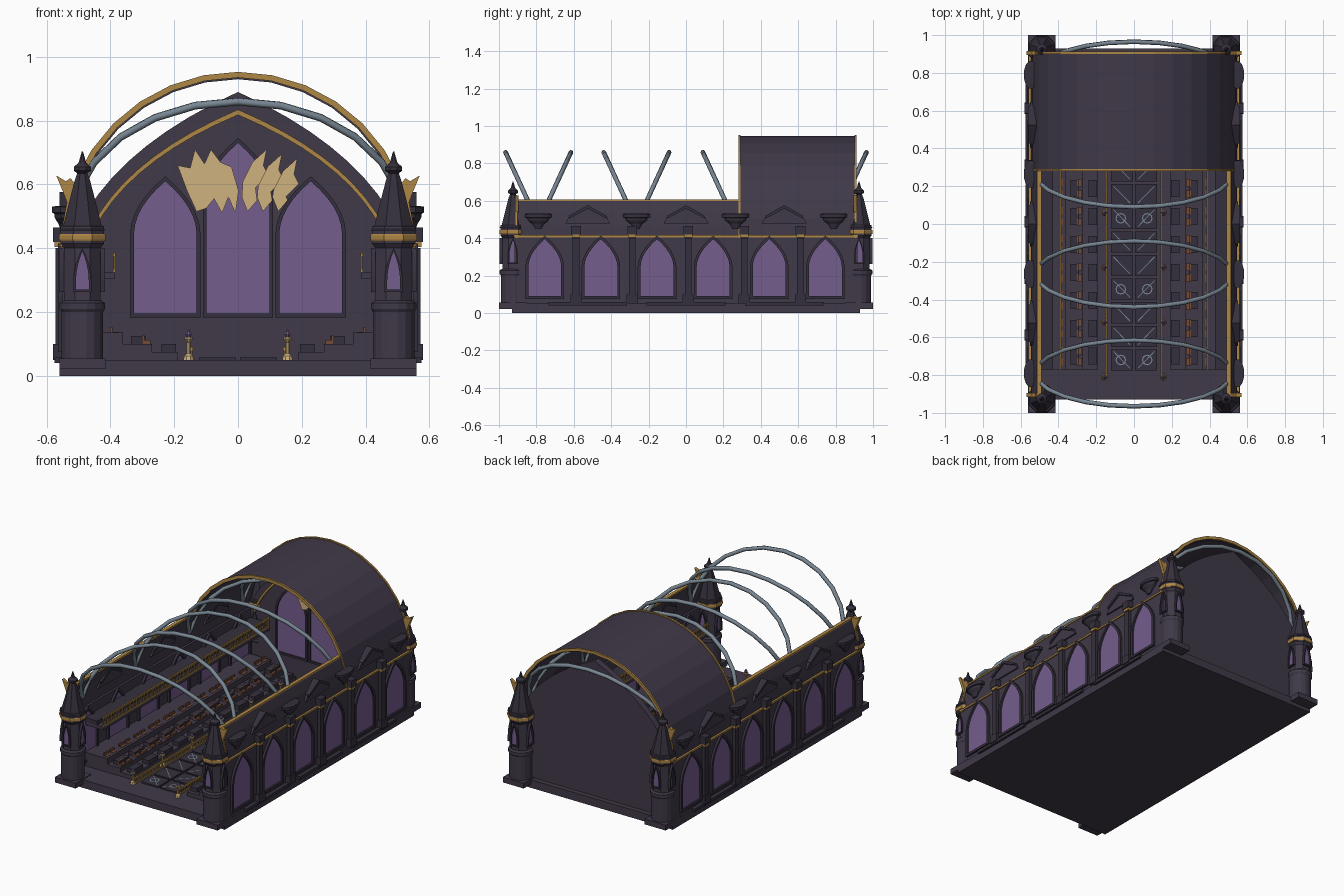
import bpy, bmesh
from math import sin, cos, pi, radians

if "Cube" in bpy.data.objects:
    bpy.data.objects.remove(bpy.data.objects["Cube"])


def material(name, *rgb):
    m = bpy.data.materials.new(name)
    m.use_nodes = True
    m.diffuse_color = (*rgb, 1)
    m.node_tree.nodes["Principled BSDF"].inputs["Base Color"].default_value = (*rgb, 1)
    return m


STONE = material("violet stone", .051, .041, .065)
DARK = material("dark stone", .036, .030, .047)
GLASS = material("purple glass", .175, .11, .27)
GOLD = material("gold", .42, .24, .06)
PALE = material("pale gold", .62, .44, .21)
STEEL = material("steel", .19, .24, .29)
WOOD = material("brown wood", .17, .07, .04)

parts = {}   # name -> (bmesh, material)


def add(name, mat, verts, faces):
    bm = parts.setdefault(name, (bmesh.new(), mat))[0]
    vs = [bm.verts.new(v) for v in verts]
    fs = [bm.faces.new([vs[i] for i in f]) for f in faces]
    bmesh.ops.recalc_face_normals(bm, faces=fs)


def place(axis, d, p):
    return (d, p[0], p[1]) if axis == "x" else (p[0], d, p[1])


def prism(name, mat, pts, axis, d0, d1):
    n = len(pts)
    verts = [place(axis, d, p) for d in (d0, d1) for p in pts]
    sides = [(i, (i + 1) % n, n + (i + 1) % n, n + i) for i in range(n)]
    add(name, mat, verts, sides + [tuple(range(n)), tuple(range(n, 2 * n))])


def box(name, mat, x0, x1, y0, y1, z0, z1):
    prism(name, mat, [(x0, z0), (x1, z0), (x1, z1), (x0, z1)], "y", y0, y1)


def ring(name, mat, outer, inner, axis, d0, d1, closed=True):
    n = len(outer)
    verts = [place(axis, d, p) for d in (d0, d1) for loop in (outer, inner) for p in loop]
    faces = []
    for i in range(n if closed else n - 1):
        j = (i + 1) % n
        faces += [(i, j, n + j, n + i), (2*n + i, 2*n + j, 3*n + j, 3*n + i),
                  (i, j, 2*n + j, 2*n + i), (n + i, n + j, 3*n + j, 3*n + i)]
    if not closed:
        faces += [(e, n + e, 3*n + e, 2*n + e) for e in (0, n - 1)]
    add(name, mat, verts, faces)


def gothic(c, h, z0, spring, apex, k=.96, m=.5, n=6):
    """Pointed arch outline, half width h."""
    arc = []
    for i in range(n + 1):
        t = i / n
        a, b, e = (1 - t)**2, 2 * t * (1 - t), t * t
        arc.append((h * (a + b * k), a * spring + b * (spring + (apex - spring) * m) + e * apex))
    half = [(h, z0)] + arc
    return [(c + x, z) for x, z in half] + [(c - x, z) for x, z in half[-2::-1]]


def window(name, c, h, z0, spring, apex, axis, face, out, edge=.015):
    inner = gothic(c, h, z0, spring, apex)
    outer = gothic(c, h + edge, z0 - edge, spring, apex + edge * 1.3)
    prism(name + "_glass", GLASS, inner, axis, face, face + out * .004)
    ring(name + "_frame", DARK, outer, inner, axis, face, face + out * .014)


def lathe(name, mat, profile, cx, cy, n=8, sx=1):
    verts, faces = [], []
    for r, z in profile:
        for i in range(n):
            a = 2 * pi * (i + .5) / n
            verts.append((cx + sx * r / cos(pi / n) * cos(a), cy + r / cos(pi / n) * sin(a), z))
    for k in range(len(profile) - 1):
        for i in range(n):
            j = (i + 1) % n
            faces.append((k*n + i, k*n + j, k*n + n + j, k*n + n + i))
    last = (len(profile) - 1) * n
    add(name, mat, verts, faces + [tuple(range(n)), tuple(range(last, last + n))])


def barrel(name, mat, a0, a1, r0, r1, y0, y1, n=16):
    def arc(r):
        return [(r * cos(radians(a0 + (a1 - a0) * i / n)),
                 .4 + r * sin(radians(a0 + (a1 - a0) * i / n))) for i in range(n + 1)]
    ring(name, mat, arc(r1), arc(r0), "y", y0, y1, closed=False)


# floor slab, vaulted roof and its gold edges
box("floor_slab", STONE, -.56, .56, -.93, .93, 0, .05)
barrel("vault_roof", STONE, 0, 180, .53, .547, .285, .905)
for y in (.28, .9):
    barrel("roof_gold_edge", GOLD, 0, 180, .535, .553, y, y + .012)

# end wall with pointed top, three lancets and gold moulding
prism("end_wall", STONE, gothic(0, .53, .05, .4, .89, .8, .61, 10), "y", .86, .9)
ring("end_wall_moulding", GOLD, gothic(0, .485, .4, .41, .835, .8, .61, 10),
     gothic(0, .472, .4, .41, .818, .8, .61, 10), "y", .845, .86, closed=False)
for c, top in ((-.228, .61), (0, .73), (.228, .61)):
    window("end_lancet", c, .098, .195, top - .16, top, "y", .86, -1, .012)

# side walls
gold_y = (-.905, .9)
for s in (1, -1):
    side = "left" if s > 0 else "right"
    box(side + "_wall", STONE, s * .515, s * .55, -.92, .92, .04, .41)
    box(side + "_gold_string", GOLD, s * .53, s * .558, -.92, .92, .405, .416)
    a0, a1 = (0, 21.5) if s > 0 else (158.5, 180)
    barrel(side + "_upper_wall", STONE, a0, a1, .53, .547, -.905, .285, 3)
    barrel(side + "_upper_gold_end", GOLD, a0, a1, .53, .555, -.912, -.9, 3)
    box(side + "_upper_gold_rim", GOLD, s * .49, s * .513, -.905, .285, .598, .608)
    for i in range(6):
        y = -.755 + .3 * i
        window(side + "_window", y, .088, .09, .25, .395, "x", s * .55, s)
        window(side + "_inner_window", y, .088, .09, .25, .395, "x", s * .515, -s)
    # buttress pillars with capitals
    for i in range(5):
        y = -.588 + .3 * i
        for w, out, z0, z1 in ((.03, .58, .05, .1), (.018, .572, .1, .4), (.026, .58, .42, .465)):
            box(side + "_pillar", DARK, s * .54, s * out, y - w, y + w, z0, z1)
        box(side + "_pillar_band", GOLD, s * .54, s * .576, y - .022, y + .022, .404, .42)
    # small gables and low plinth ledges
    for y in (-.525, 0, .525):
        prism(side + "_gable", STONE, [(y - .12, .48), (y + .12, .48), (y + .1, .515),
              (y, .56), (y - .1, .515)], "x", s * .51, s * .55)
        prism(side + "_gable_hood", DARK, [(y - .1, .505), (y, .558), (y + .1, .505),
              (y + .1, .52), (y, .577), (y - .1, .52)], "x", s * .5, s * .56)
        box(side + "_ledge", DARK, s * .54, s * .575, y - .21, y + .21, .04, .058)
    # bowls that carry the ribs
    for y in (-.79, -.265, .265, .79):
        lathe(side + "_bowl", DARK, [(.015, .45), (.03, .475), (.055, .495), (.058, .508),
              (.072, .512), (.072, .53), (.05, .532)], s * .547, y, 12, .5)

# slanting steel ribs in pairs
for c in (-.79, -.265, .265, .79):
    for lean in (-.175, .175):
        cu = bpy.data.curves.new("steel_rib", "CURVE")
        cu.dimensions = "3D"
        cu.bevel_depth, cu.bevel_resolution, cu.use_fill_caps = .0125, 1, True
        sp = cu.splines.new("POLY")
        sp.points.add(12)
        for i, p in enumerate(sp.points):
            a = pi * i / 12
            p.co = (.52 * cos(a), c + lean * sin(a), .48 + .38 * sin(a), 1)
        cu.materials.append(STEEL)
        bpy.context.collection.objects.link(bpy.data.objects.new("steel_rib", cu))

# corner towers
for sx in (1, -1):
    for sy in (1, -1):
        x, y = sx * .488, sy * .925
        box("tower_foot", STONE, x - .072, x + .072, y - .075, y + .075, .022, .055)
        lathe("tower_base", STONE, [(.065, .05), (.065, .2), (.071, .21), (.071, .228),
              (.06, .236)], x, y, 16)
        lathe("tower_shaft", STONE, [(.057, .23), (.057, .4), (.068, .415), (.068, .47)], x, y)
        lathe("tower_gold_band", GOLD, [(.071, .423), (.073, .427), (.073, .44), (.071, .444)], x, y)
        lathe("tower_spire", DARK, [(.072, .455), (.06, .472), (.025, .61), (.016, .635), (.027, .643),
              (.027, .655), (.012, .668), (.002, .703)], x, y)
        for d in (1, -1):
            window("tower_window", x, .02, .27, .3, .39, "y", y + d * .057, d, .008)
            window("tower_window", y, .02, .27, .3, .39, "x", x + d * .057, d, .008)
        # gold wing ornament beside the spire
        wing = [(.5, .53), (.535, .54), (.55, .58), (.57, .628), (.54, .61), (.525, .62), (.51, .6)]
        prism("tower_gold_wing", GOLD, [(sx * u, v) for u, v in wing], "y", sy * .895, sy * .915)


def fence(name, x, y0, y1, z, h, n):
    box(name, GOLD, x - .004, x + .004, y0, y1, z + h - .01, z + h)
    box(name, GOLD, x - .004, x + .004, y0, y1, z, z + .008)
    for i in range(n + 1):
        y = y0 + (y1 - y0) * i / n
        box(name, GOLD, x - .003, x + .003, y - .004, y + .004, z, z + h)


# interior: tiers, desks, chairs, galleries, fences and lamps
for s in (1, -1):
    for x, top in ((.19, .075), (.27, .1), (.36, .135)):
        box("seating_tier", STONE, s * x, s * .515, -.77, .84, .05, top)
    for i in range(11):
        y = -.7 + .148 * i
        for x, z in ((.215, .075), (.31, .1)):
            box("desk", DARK, s * (x - .02), s * (x + .025), y - .045, y + .045, z, z + .025)
        for x, z in ((.275, .1), (.375, .125)):
            for w in (-.03, .03):
                box("chair_seat", WOOD, s * x, s * (x + .025), y + w - .02, y + w + .02, z, z + .012)
                box("chair_back", WOOD, s * (x + .018), s * (x + .026), y + w - .02, y + w + .02, z, z + .028)
    box("gallery_floor", STONE, s * .385, s * .515, -.77, .86, .305, .325)
    box("gallery_bench", DARK, s * .43, s * .515, -.77, .86, .325, .35)
    fence("gallery_fence", s * .388, -.77, .86, .325, .06, 60)
    fence("aisle_fence", s * .145, -.81, .82, .05, .04, 60)
    for i in range(6):
        y = -.81 + .29 * i
        lathe("lamp_post", PALE, [(.016, .05), (.014, .062), (.006, .07), (.006, .105), (.013, .115),
              (.013, .122)], s * .155, y)
        lathe("lamp_flame", GLASS, [(.006, .122), (.01, .13), (.001, .145)], s * .155, y)

# patterned aisle tiles
for i in range(13):
    y = -.72 + .125 * i
    for s in (1, -1):
        box("aisle_tile", DARK, s * .006, s * .122, y - .056, y + .056, .05, .058)
        u, v, w = s * .02, s * .108, .003
        add("tile_inlay", STEEL, [(u, y - .045 - w, .0595), (u, y - .045 + w, .0595),
            (v, y + .045 + w, .0595), (v, y + .045 - w, .0595)], [(0, 1, 2, 3)])
    if i % 3 == 0:
        for s in (1, -1):
            circ = [[(s * .07 + r * cos(pi * k / 6), y + r * sin(pi * k / 6), .06)
                     for k in range(12)] for r in (.022, .028)]
            add("tile_circle", STEEL, circ[0] + circ[1],
                [(k, (k + 1) % 12, 12 + (k + 1) % 12, 12 + k) for k in range(12)])

# flame-shaped ornament before the lancets
feathers = [(-.19, .66), (-.15, .652), (-.135, .71), (-.105, .665), (-.085, .71), (-.055, .67),
            (-.02, .655), (.002, .58), (-.008, .51), (-.03, .56), (-.05, .51), (-.075, .555),
            (-.1, .525), (-.13, .515), (-.16, .58)]
prism("flame_ornament_right", PALE, feathers, "y", .815, .835)
flame = [(.03, .515), (.012, .56), (.015, .61), (.045, .67), (.09, .71), (.08, .66),
         (.095, .63), (.055, .59), (.06, .55)]
for i in range(3):
    prism("flame_ornament_left", PALE, [(u + .048 * i, v - .014 * i * (v > .58)) for u, v in flame],
          "y", .815 - .006 * i, .835 - .006 * i)

# turn every gathered part into an object
for name, (bm, mat) in parts.items():
    me = bpy.data.meshes.new(name)
    bm.to_mesh(me)
    bm.free()
    me.materials.append(mat)
    bpy.context.collection.objects.link(bpy.data.objects.new(name, me))
